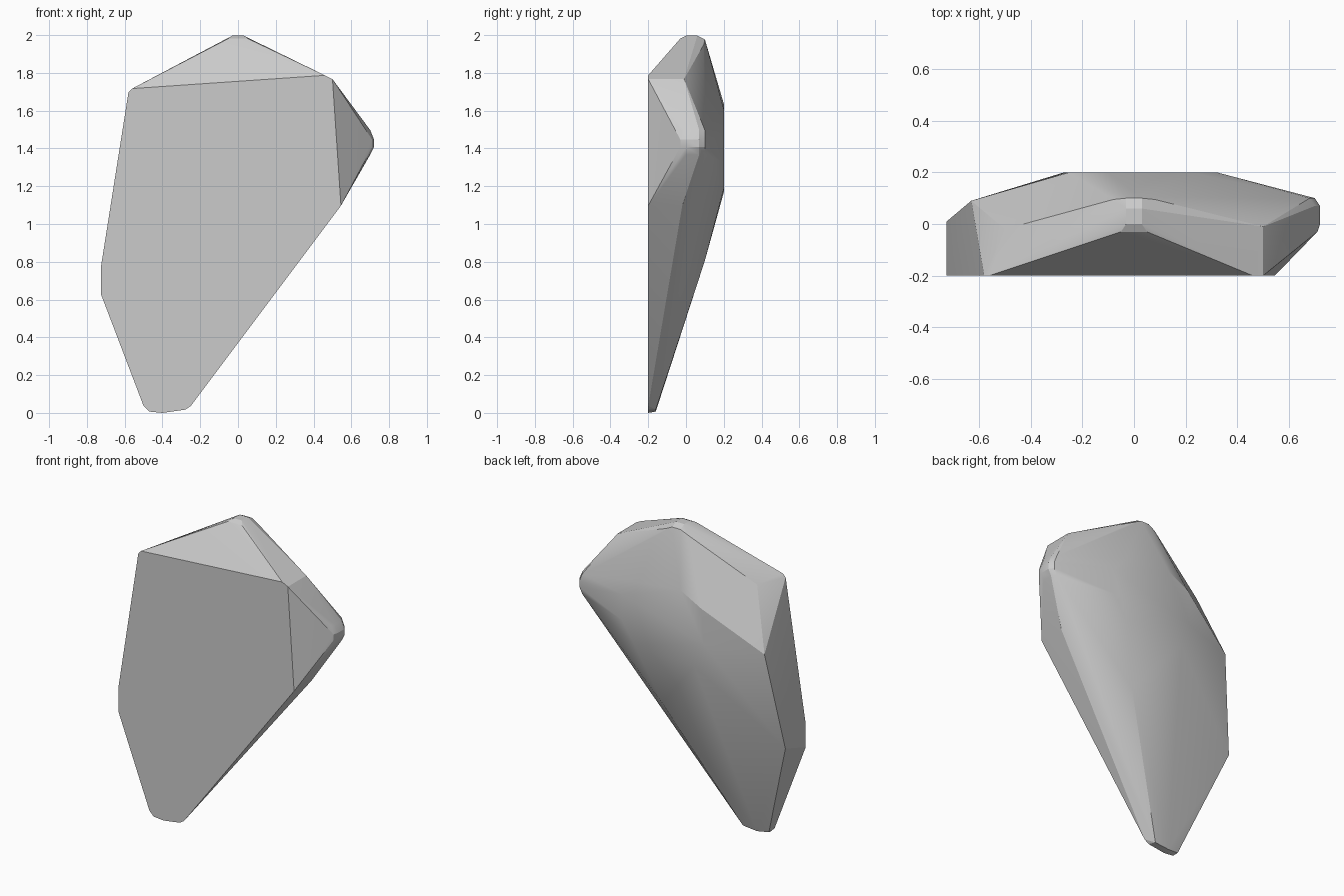
import bpy, bmesh

if "Cube" in bpy.data.objects:
    bpy.data.objects.remove(bpy.data.objects["Cube"])

# Flat front and back facets: (x, z) outlines
front = [(-.58, 1.70), (-.56, 1.72), (.46, 1.79), (.5, 1.77), (.545, 1.10),
         (-.25, .04), (-.28, .02), (-.40, .003), (-.47, .01), (-.50, .04),
         (-.725, .63), (-.725, .78)]
back = [(-.10, 1.64), (-.25, 1.56), (-.27, 1.33), (-.20, 1.17),
        (.23, 1.19), (.32, 1.33), (.32, 1.50), (.22, 1.61)]
points = [(x, -.2, z) for x, z in front] + [(x, .2, z) for x, z in back]

# Rounded top peak, mirrored left and right
for s in (-1, 1):
    points += [(s * .05, -.03, 1.985), (s * .03, 0, 2.0), (s * .03, .06, 2.0),
               (s * .08, .095, 1.955), (s * .03, .1, 1.98)]

# Rounded right tip
for z, x in ((1.37, .70), (1.41, .72), (1.45, .72), (1.50, .70)):
    points += [(x - .01, -.03, z), (x, 0, z), (x, .07, z), (x - .02, .1, z)]

# Shoulders, left ridge, lower back ridge and foot
points += [(.5, -.01, 1.77), (.545, -.02, 1.10), (-.5, -.02, 1.70),
           (-.63, .09, 1.32), (-.725, .01, .70), (.1, .1, .81),
           (-.48, -.17, .02), (-.40, -.16, .01), (-.30, -.16, .02)]

# Wrap the rock skin around the control points
bm = bmesh.new()
for p in points:
    bm.verts.new(p)
hull = bmesh.ops.convex_hull(bm, input=bm.verts)
loose = {g for g in hull["geom_interior"] + hull["geom_unused"]
         if isinstance(g, bmesh.types.BMVert)}
bmesh.ops.delete(bm, geom=list(loose), context='VERTS')
bmesh.ops.dissolve_limit(bm, angle_limit=.02, verts=bm.verts, edges=bm.edges)
low = min(v.co.z for v in bm.verts)
bmesh.ops.translate(bm, verts=bm.verts, vec=(0, 0, -low))
bmesh.ops.recalc_face_normals(bm, faces=bm.faces)

mesh = bpy.data.meshes.new("rock_shard")
bm.to_mesh(mesh)
bm.free()
rock = bpy.data.objects.new("rock_shard", mesh)
bpy.context.collection.objects.link(rock)

# Soft shading on the gentle facets, crisp on the strong edges
bpy.context.view_layer.objects.active = rock
rock.select_set(True)
bpy.ops.object.shade_smooth_by_angle(angle=.35)
